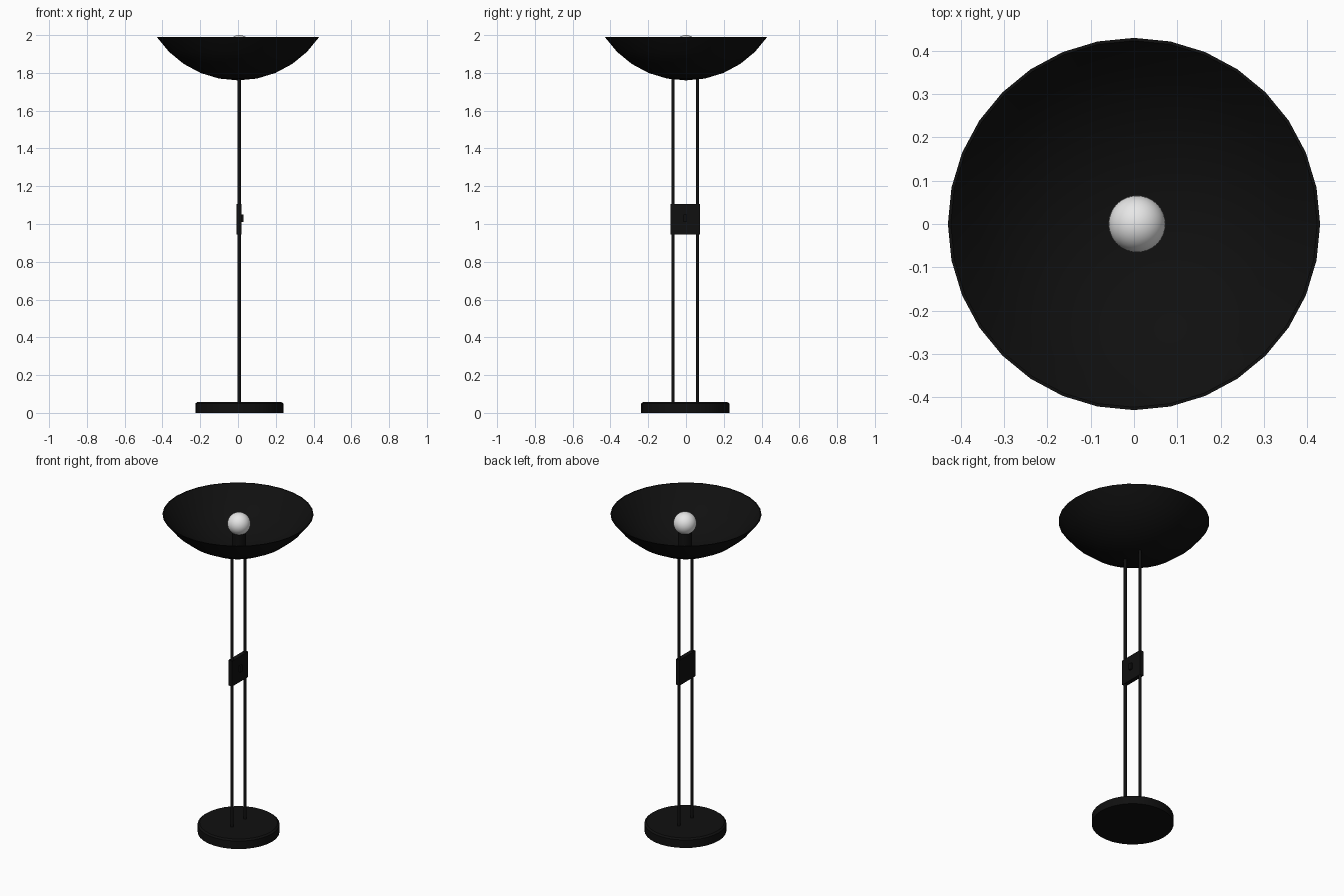
import bpy, bmesh, math

cube = bpy.data.objects.get("Cube")
if cube:
    bpy.data.objects.remove(cube, do_unlink=True)

CX, CY = 0.007, -0.004   # axis of the stand
SEGMENTS = 32


def material(name, value):
    mat = bpy.data.materials.new(name)
    mat.use_nodes = True
    colour = (value, value, value, 1)
    mat.diffuse_color = colour
    mat.node_tree.nodes["Principled BSDF"].inputs["Base Color"].default_value = colour
    return mat


black = material("satin black", 0.005)
white = material("bulb white", 0.8)


def finish(name, mat, smooth=True):
    obj = bpy.context.object
    obj.name = name
    obj.data.materials.append(mat)
    if smooth:
        bpy.ops.object.shade_smooth_by_angle(angle=math.radians(35))
    return obj


def cylinder(name, radius, x, y, bottom, top, sides=SEGMENTS):
    bpy.ops.mesh.primitive_cylinder_add(vertices=sides, radius=radius, depth=top - bottom,
                                        location=(x, y, (bottom + top) / 2))
    return finish(name, black)


def box(name, size, location):
    bpy.ops.mesh.primitive_cube_add(size=1, location=location)
    obj = bpy.context.object
    obj.scale = size
    bpy.ops.object.transform_apply(location=False, rotation=False)
    return finish(name, black, smooth=False)


def lathe(name, profile, mat):
    """Spin a (radius, height) profile around the z axis."""
    bm = bmesh.new()
    verts = [bm.verts.new((r, 0, z)) for r, z in profile]
    edges = [bm.edges.new(pair) for pair in zip(verts, verts[1:])]
    bmesh.ops.spin(bm, geom=verts + edges, cent=(0, 0, 0), axis=(0, 0, 1),
                   angle=math.tau, steps=SEGMENTS)
    bmesh.ops.remove_doubles(bm, verts=bm.verts, dist=0.0001)
    bmesh.ops.recalc_face_normals(bm, faces=bm.faces)
    mesh = bpy.data.meshes.new(name)
    bm.to_mesh(mesh)
    bm.free()
    obj = bpy.data.objects.new(name, mesh)
    bpy.context.collection.objects.link(obj)
    bpy.ops.object.select_all(action='DESELECT')
    obj.select_set(True)
    bpy.context.view_layer.objects.active = obj
    return finish(name, mat)


# Weighted base with a chamfered top edge
base = lathe("base", [(0, 0), (0.233, 0), (0.233, 0.05), (0.222, 0.058), (0, 0.058)], black)
base.location = (CX, CY, 0)

# Twin upright rods
for side, name in ((-1, "front_rod"), (1, "back_rod")):
    cylinder(name, 0.009, CX, CY + side * 0.065, 0.05, 1.77, sides=16)

# Dimmer box and its slider
box("dimmer_box", (0.026, 0.158, 0.16), (0.005, CY, 1.025))
box("dimmer_slider", (0.014, 0.02, 0.04), (0.021, CY, 1.03))

# Bowl shade: closed thin shell cut from a sphere
R, TOP, WALL = 0.517, 1.99, 0.008
centre = TOP + R * math.cos(math.radians(56.25))
angles = [math.radians(11.25 * i) for i in range(6)]
outer = [(R * math.sin(a), centre - R * math.cos(a)) for a in angles]
inner = [((R - WALL) * math.sin(a), centre - (R - WALL) * math.cos(a)) for a in angles]
inner[-1] = (inner[-1][0], TOP)
lathe("bowl_shade", outer + inner[::-1], black)

# Lamp socket and bulb
cylinder("socket", 0.04, CX, 0, 1.765, 1.89)
bpy.ops.mesh.primitive_uv_sphere_add(segments=32, ring_count=16, radius=0.066,
                                     location=(CX, 0, 1.934))
finish("bulb", white)
